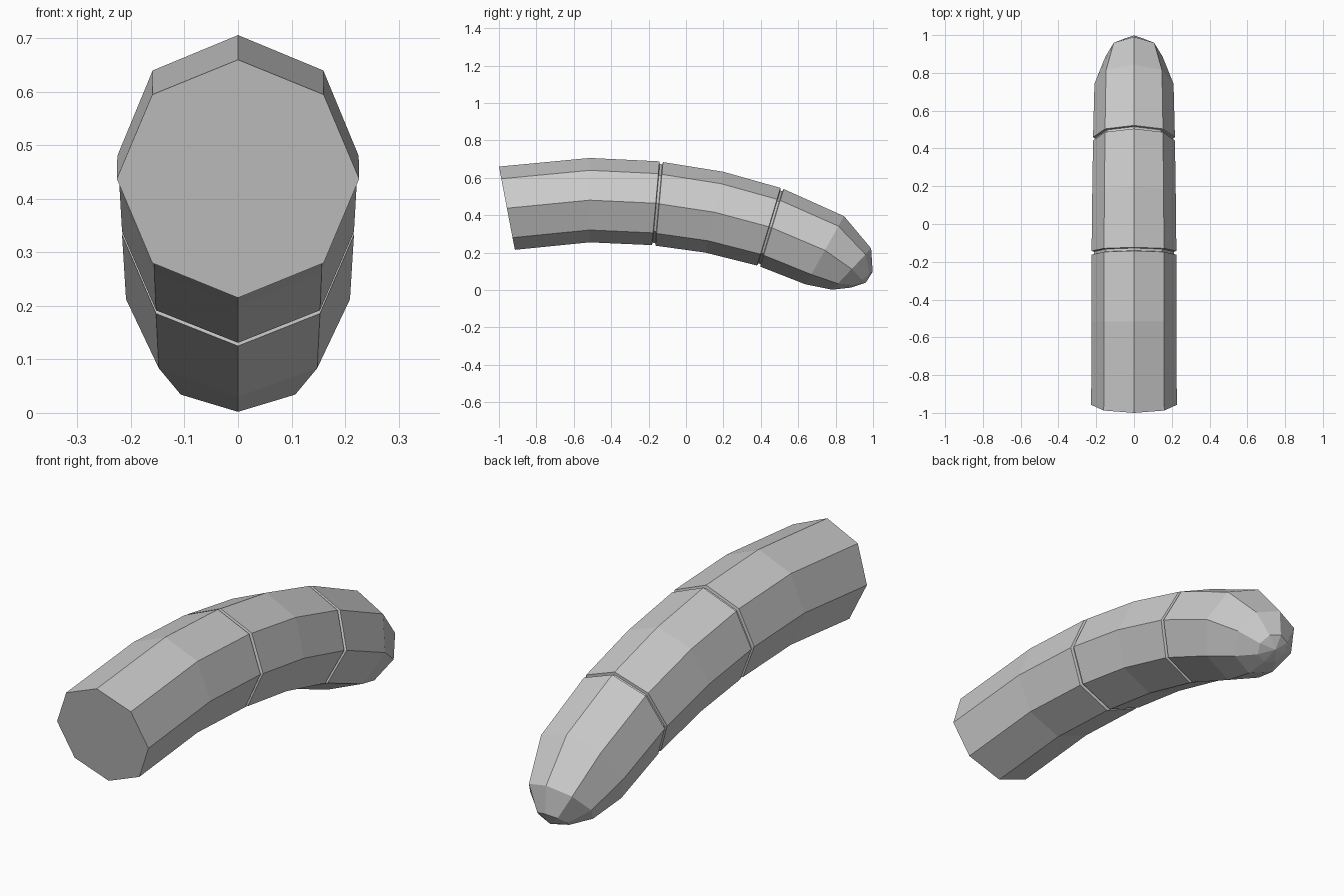
import bpy, bmesh, math
from mathutils import Vector

if "Cube" in bpy.data.objects:
    bpy.data.objects.remove(bpy.data.objects["Cube"])

SIDES = 8

# Each ring: top point (y, z), bottom point (y, z), radius scale
rings = [
    # base segment
    ((-1.00, 0.66), (-0.915, 0.215), 1),
    ((-0.515, 0.706), (-0.515, 0.255), 1),
    ((-0.142, 0.688), (-0.182, 0.24), 1),
    # first joint groove
    ((-0.139, 0.688), (-0.179, 0.24), 0.94),
    ((-0.126, 0.685), (-0.166, 0.237), 0.94),
    # middle segment
    ((-0.123, 0.684), (-0.163, 0.237), 1),
    ((0.20, 0.632), (0.105, 0.20), 1),
    ((0.505, 0.546), (0.38, 0.131), 1),
    # second joint groove
    ((0.508, 0.545), (0.383, 0.13), 0.94),
    ((0.519, 0.541), (0.394, 0.126), 0.94),
    # rounded tip segment
    ((0.522, 0.54), (0.397, 0.125), 1),
    ((0.845, 0.395), (0.64, 0.03), 1),
    ((0.99, 0.222), (0.782, 0.002), 1),
    ((0.998, 0.098), (0.883, 0.013), 1),
]
tip = Vector((0, 0.962, 0.04))

bm = bmesh.new()
loops = []
for top, bottom, scale in rings:
    t, b = Vector((0, *top)), Vector((0, *bottom))
    centre, up = (t + b) / 2, (t - b) / 2 * scale
    side = Vector((up.length, 0, 0))
    angles = [2 * math.pi * i / SIDES for i in range(SIDES)]
    loops.append([bm.verts.new(centre + up * math.cos(a) + side * math.sin(a))
                  for a in angles])

# Skin the rings, then close the flat base and the pointed tip
for a, b in zip(loops, loops[1:]):
    for i in range(SIDES):
        j = (i + 1) % SIDES
        bm.faces.new((a[i], a[j], b[j], b[i]))
bm.faces.new(loops[0])
apex = bm.verts.new(tip)
for i in range(SIDES):
    bm.faces.new((loops[-1][i], loops[-1][(i + 1) % SIDES], apex))
bmesh.ops.recalc_face_normals(bm, faces=bm.faces[:])

mesh = bpy.data.meshes.new("finger")
bm.to_mesh(mesh)
bm.free()
bpy.context.collection.objects.link(bpy.data.objects.new("finger", mesh))
